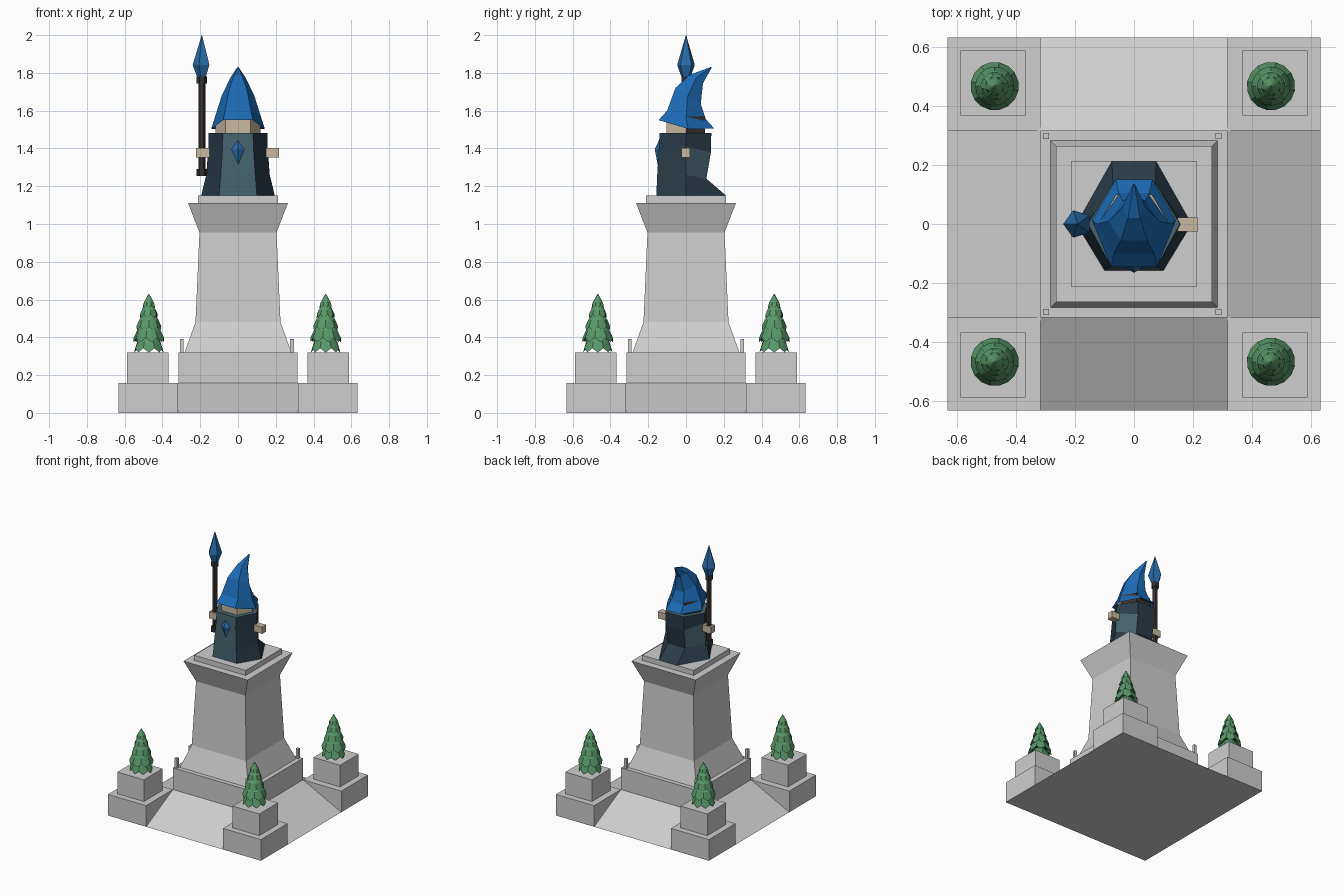
import bpy, bmesh, math
from mathutils import Vector

if "Cube" in bpy.data.objects:
    bpy.data.objects.remove(bpy.data.objects["Cube"])


def material(name, rgb):
    m = bpy.data.materials.new(name)
    m.diffuse_color = (*rgb, 1)
    m.use_nodes = True
    m.node_tree.nodes["Principled BSDF"].inputs["Base Color"].default_value = m.diffuse_color
    return m


STONE = material("pale stone", (0.62, 0.62, 0.62))
GREEN = material("leaf green", (0.10, 0.32, 0.14))
NAVY = material("dark navy robe", (0.022, 0.045, 0.064))
TEAL = material("teal robe panel", (0.058, 0.125, 0.155))
BLUE = material("hat blue", (0.011, 0.145, 0.46))
CRYSTAL = material("crystal blue", (0.022, 0.15, 0.40))
SKIN = material("beige skin", (0.58, 0.49, 0.36))
BROWN = material("dark brown", (0.045, 0.032, 0.026))
GREY = material("dark grey metal", (0.030, 0.030, 0.032))


def loft(name, rings, mats, rule=None):
    """Skin a list of equal-sized point rings, cap both ends, colour by a rule on face centre and normal."""
    bm = bmesh.new()
    rows = [[bm.verts.new(p) for p in r] for r in rings]
    n = len(rows[0])
    for a, b in zip(rows, rows[1:]):
        for i in range(n):
            j = (i + 1) % n
            bm.faces.new((a[i], a[j], b[j], b[i]))
    bm.faces.new(rows[0][::-1])
    bm.faces.new(rows[-1])
    bmesh.ops.remove_doubles(bm, verts=bm.verts, dist=1e-5)
    bmesh.ops.recalc_face_normals(bm, faces=bm.faces)
    if rule:
        for f in bm.faces:
            f.material_index = rule(f.calc_center_median(), f.normal)
    me = bpy.data.meshes.new(name)
    bm.to_mesh(me)
    bm.free()
    for m in mats:
        me.materials.append(m)
    ob = bpy.data.objects.new(name, me)
    bpy.context.collection.objects.link(ob)
    return ob


def ngon(n, r, z, x=0, y=0, turn=0.0, jag=0.0):
    return [Vector((x + r * math.cos(turn + math.tau * i / n),
                    y + r * math.sin(turn + math.tau * i / n),
                    z + (jag if i % 2 else 0))) for i in range(n)]


def square(h, z, x=0, y=0):
    return [Vector((x + sx * h, y + sy * h, z)) for sx, sy in ((-1, -1), (1, -1), (1, 1), (-1, 1))]


def box(name, x0, x1, y0, y1, z0, z1, mat):
    ring = lambda z: [Vector(p) for p in ((x0, y0, z), (x1, y0, z), (x1, y1, z), (x0, y1, z))]
    return loft(name, [ring(z0), ring(z1)], [mat])


def hexagon(front, side, back):
    """Mirrored six-sided ring; each argument is (half width, y, z)."""
    (fx, fy, fz), (sx, sy, sz), (bx, by, bz) = front, side, back
    return [Vector(p) for p in ((-fx, fy, fz), (fx, fy, fz), (sx, sy, sz),
                                (bx, by, bz), (-bx, by, bz), (-sx, sy, sz))]


# Sloped base, plinth and pedestal
loft("base_ramps", [square(0.632, 0), square(0.316, 0.158)], [STONE])
loft("plinth", [square(0.316, 0.15), square(0.316, 0.32)], [STONE])
loft("pedestal", [square(h, z) for h, z in
                  ((0.283, 0.32), (0.225, 0.48), (0.204, 0.955), (0.265, 1.112))], [STONE])
loft("pedestal_slab", [square(0.213, 1.11), square(0.213, 1.15)], [STONE])

# Corner blocks, planters, pegs and trees
TIERS = ((0.320, 0.078, 0.45), (0.375, 0.082, 0.51), (0.435, 0.066, 0.56),
         (0.500, 0.048, 0.60), (0.550, 0.033, 0.63))
for sx in (-1, 1):
    for sy in (-1, 1):
        cx, cy = sx * 0.4745, sy * 0.4745
        loft("corner_block", [square(0.1575, 0, cx, cy), square(0.1575, 0.158, cx, cy)], [STONE])
        cx, cy = sx * 0.477, sy * 0.477
        loft("planter", [square(0.11, 0.15, cx, cy), square(0.11, 0.32, cx, cy)], [STONE])
        px, py = sx * 0.292 - 0.006, sy * 0.298
        loft("corner_peg", [square(0.010, 0.32, px, py), square(0.010, 0.392, px, py)], [STONE])
        tx, ty = sx * 0.468 - 0.004, sy * 0.467
        for k, (z, r, top) in enumerate(TIERS):
            t = k * 0.2
            mid = z + (top - z) * 0.45
            loft("tree_tier", [ngon(16, r * 0.6, z + 0.035, tx, ty, t),
                               ngon(16, r, z, tx, ty, t, 0.022),
                               ngon(16, r * 0.78, mid, tx, ty, t),
                               ngon(16, 0.002, top, tx, ty, t)], [GREEN])


# Robe: teal front panel, upper rear side panels and shoulder cap
def robe_rule(c, n):
    if n.z > 0.9 or n.y < -0.9:
        return 1
    return int(n.y > 0.2 and abs(n.x) > 0.5 and 1.25 < c.z < 1.42)


loft("robe", [hexagon((0.100, -0.157, 1.15), (0.195, 0, 1.15), (0.075, 0.212, 1.15)),
              hexagon((0.092, -0.153, 1.25), (0.168, 0, 1.26), (0.070, 0.108, 1.24)),
              hexagon((0.082, -0.144, 1.40), (0.157, 0, 1.41), (0.075, 0.132, 1.38)),
              hexagon((0.080, -0.140, 1.482), (0.156, 0, 1.482), (0.075, 0.134, 1.482))],
     [NAVY, TEAL], robe_rule)

# Head: pale face in front, dark hair behind
loft("head", [hexagon((0.065, -0.104, z), (0.120, 0, z), (0.060, 0.100, z)) for z in (1.48, 1.57)],
     [SKIN, BROWN], lambda c, n: int(c.y > 0.01))

# Bent pointed hat with a drooping brim
loft("hat", [hexagon((0.065, -0.105, 1.565), (0.120, 0, 1.535), (0.050, 0.095, 1.535)),
             hexagon((0.078, -0.145, 1.550), (0.142, 0.012, 1.503), (0.062, 0.150, 1.505)),
             hexagon((0.068, -0.100, 1.600), (0.124, 0, 1.560), (0.052, 0.105, 1.555)),
             hexagon((0.045, -0.056, 1.720), (0.086, 0.010, 1.680), (0.038, 0.078, 1.635)),
             hexagon((0.020, 0.020, 1.790), (0.040, 0.055, 1.775), (0.018, 0.090, 1.745)),
             hexagon((0.002, 0.134, 1.832), (0.003, 0.135, 1.831), (0.002, 0.136, 1.828))], [BLUE])

# Hands
box("right_hand", -0.222, -0.150, -0.025, 0.022, 1.352, 1.402, SKIN)
box("left_hand", 0.148, 0.217, -0.025, 0.022, 1.352, 1.402, SKIN)

# Staff with end collars and a five-sided crystal
SX = -0.191
loft("staff_shaft", [ngon(6, 0.019, z, SX) for z in (1.26, 1.77)], [BROWN])
for z0, z1 in ((1.255, 1.292), (1.745, 1.780)):
    loft("staff_collar", [ngon(6, 0.028, z, SX) for z in (z0, z1)], [GREY])
loft("staff_crystal", [ngon(5, r, z, SX, 0, math.pi) for r, z in
                       ((0.018, 1.76), (0.049, 1.842), (0.001, 2.0))], [CRYSTAL])

# Chest gem
GEM = ((0.002, 1.285), (0.041, 1.395), (0.002, 1.442))
loft("chest_gem", [[Vector((-w, -0.14, z)), Vector((0, -0.143 - w * 0.55, z)),
                    Vector((w, -0.14, z)), Vector((0, -0.12, z))] for w, z in GEM], [CRYSTAL])
